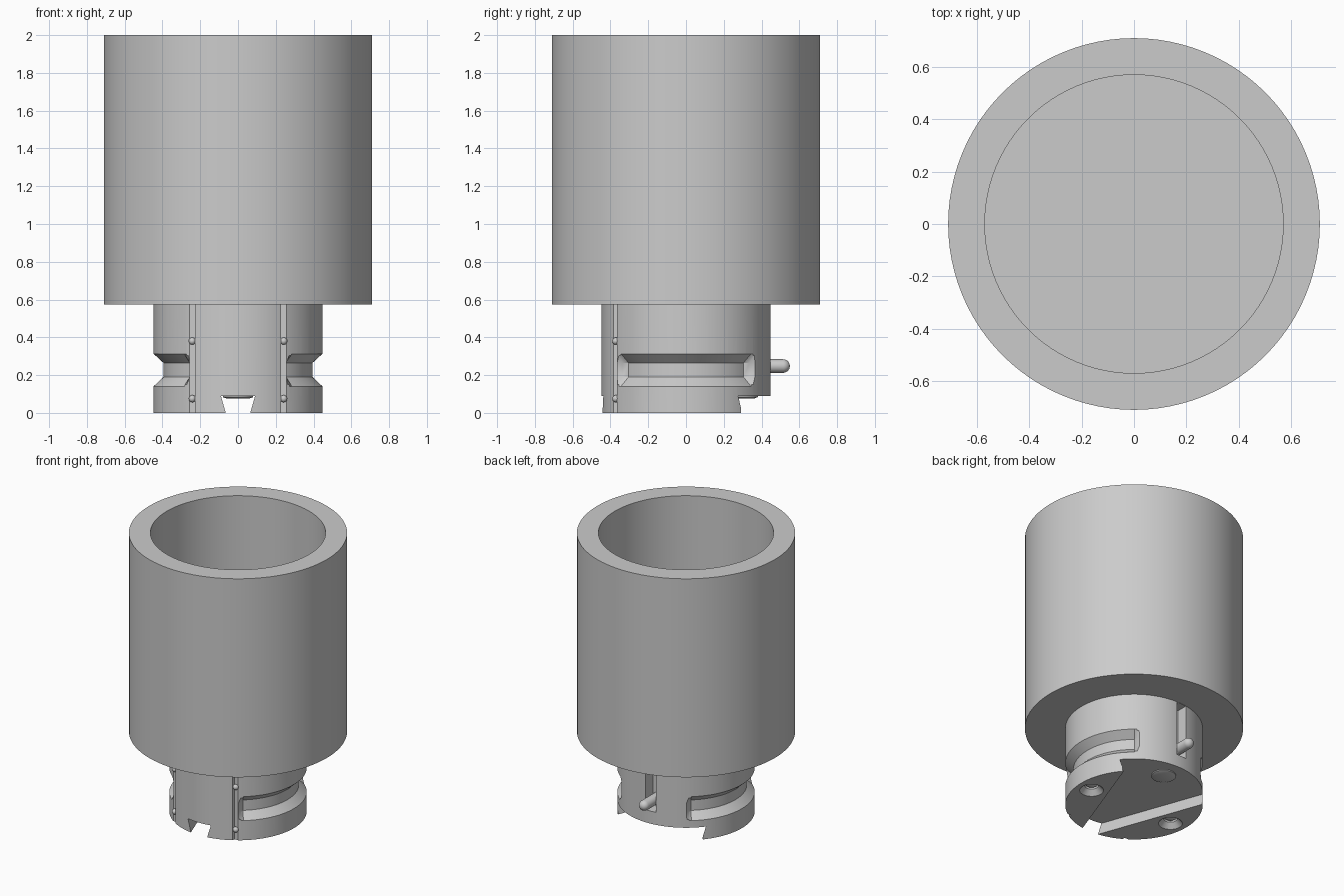
import bpy, bmesh, math

if "Cube" in bpy.data.objects:
    bpy.data.objects.remove(bpy.data.objects["Cube"])

SEG = 96


def make(name, bm):
    bmesh.ops.recalc_face_normals(bm, faces=bm.faces)
    me = bpy.data.meshes.new(name)
    bm.to_mesh(me)
    bm.free()
    ob = bpy.data.objects.new(name, me)
    bpy.context.collection.objects.link(ob)
    return ob


def smooth(ob):
    bpy.ops.object.select_all(action='DESELECT')
    ob.select_set(True)
    bpy.context.view_layer.objects.active = ob
    bpy.ops.object.shade_smooth_by_angle(angle=math.radians(32))


def lathe(name, profile, centre=(0, 0, 0), seg=SEG):
    """Revolve an (r, z) profile that starts and ends on the axis."""
    bm = bmesh.new()
    vs = [bm.verts.new((r, 0, z)) for r, z in profile]
    es = [bm.edges.new(p) for p in zip(vs, vs[1:])]
    bmesh.ops.spin(bm, geom=vs + es, axis=(0, 0, 1), cent=(0, 0, 0),
                   angle=math.tau, steps=seg)
    bmesh.ops.remove_doubles(bm, verts=bm.verts, dist=1e-5)
    bmesh.ops.translate(bm, verts=bm.verts, vec=centre)
    return make(name, bm)


def prism(name, low, high, z0, z1):
    """Solid between two matching outlines."""
    bm = bmesh.new()
    a = [bm.verts.new((x, y, z0)) for x, y in low]
    b = [bm.verts.new((x, y, z1)) for x, y in high]
    bm.faces.new(a)
    bm.faces.new(b)
    n = len(a)
    for i in range(n):
        j = (i + 1) % n
        bm.faces.new((a[i], a[j], b[j], b[i]))
    return make(name, bm)


def box(name, x0, x1, y0, y1, z0, z1):
    p = [(x0, y0), (x1, y0), (x1, y1), (x0, y1)]
    return prism(name, p, p, z0, z1)


def arc_groove(name, section, start, end, steps=48):
    """Sweep a closed (r, z) section around z; ends taper out of the body."""
    bm = bmesh.new()
    rings = []
    for i in range(steps + 1):
        t = i / steps
        a = math.radians(start + (end - start) * t)
        lift = 0.055 * max(0, 1 - min(t, 1 - t) * steps / 2)
        rings.append([bm.verts.new((max(r, 0.395 + lift) * math.cos(a),
                                    max(r, 0.395 + lift) * math.sin(a), z))
                      for r, z in section])
    n = len(section)
    for r0, r1 in zip(rings, rings[1:]):
        for k in range(n):
            m = (k + 1) % n
            bm.faces.new((r0[k], r0[m], r1[m], r1[k]))
    bm.faces.new(rings[0])
    bm.faces.new(rings[-1])
    return make(name, bm)


def cut(target, cutter):
    mod = target.modifiers.new("cut", 'BOOLEAN')
    mod.operation = 'DIFFERENCE'
    mod.solver = 'EXACT'
    mod.object = cutter
    bpy.ops.object.select_all(action='DESELECT')
    target.select_set(True)
    bpy.context.view_layer.objects.active = target
    bpy.ops.object.modifier_apply(modifier=mod.name)
    bpy.data.objects.remove(cutter)


# Open cup
smooth(lathe("cup", [(0, 0.575), (0.71, 0.575), (0.71, 2), (0.57, 2),
                     (0.57, 0.715), (0, 0.715)]))

# Mount plug under the cup
mount = lathe("mount", [(0, 0), (0.447, 0), (0.447, 0.58), (0, 0.58)])

# Flared dovetail channel, open to the back
def wedge(grow):
    f, b = 0.043 + grow, 0.335 + grow
    return [(-f, -0.5), (f, -0.5), (b, 0.3), (-b, 0.3)]

cut(mount, prism("channel_cutter", wedge(0), wedge(0.025), -0.002, 0.09))
cut(mount, box("back_cutter", -0.6, 0.6, 0.29, 0.6, -0.01, 0.09))

# Grip grooves on both sides
section = [(0.395, 0.19), (0.395, 0.265), (0.46, 0.325), (0.46, 0.128)]
for mid in (0, 180):
    cut(mount, arc_groove("grip_cutter", section, mid - 55, mid + 55))

# Narrow front channels, with countersunk holes underneath
for s in (-1, 1):
    cut(mount, box("slit_cutter", s * 0.242 - 0.015, s * 0.242 + 0.015,
                   -0.5, -0.365, -0.01, 0.574))
    cut(mount, lathe("hole_cutter", [(0, -0.005), (0.083, -0.005),
                                     (0.045, 0.035), (0.045, 0.07), (0, 0.07)],
                     (s * 0.335, -0.03, 0), 32))

# Lever slot in the back
cut(mount, box("lever_slot_cutter", -0.07, 0.01, 0.36, 0.6, 0.18, 0.574))
smooth(mount)

# Screw heads and front detent balls
for s, side in ((-1, "left"), (1, "right")):
    smooth(lathe("screw_" + side, [(0, 0.03), (0.025, 0.034), (0.04, 0.045),
                                   (0.04, 0.075), (0, 0.075)],
                 (s * 0.335, -0.03, 0), 24))
    for z, level in ((0.075, "lower"), (0.38, "upper")):
        bm = bmesh.new()
        bmesh.ops.create_uvsphere(bm, u_segments=20, v_segments=12, radius=0.019)
        bmesh.ops.translate(bm, verts=bm.verts, vec=(s * 0.242, -0.371, z))
        smooth(make("ball_%s_%s" % (level, side), bm))

# Round stop under the back edge
smooth(lathe("channel_stop", [(0, 0.076), (0.06, 0.076), (0.08, 0.083),
                              (0.08, 0.1), (0, 0.1)], (0, 0.3, 0), 40))

# Release lever: rounded pin pointing backwards
R = 0.036
tip = [(R * math.cos(math.radians(a)), 0.514 + R * math.sin(math.radians(a)))
       for a in range(0, 90, 15)]
lever = lathe("release_lever", [(0, 0.32), (R, 0.32)] + tip + [(0, 0.55)], seg=32)
lever.rotation_euler = (-math.pi / 2, 0, 0)
lever.location = (-0.03, 0, 0.248)
smooth(lever)
